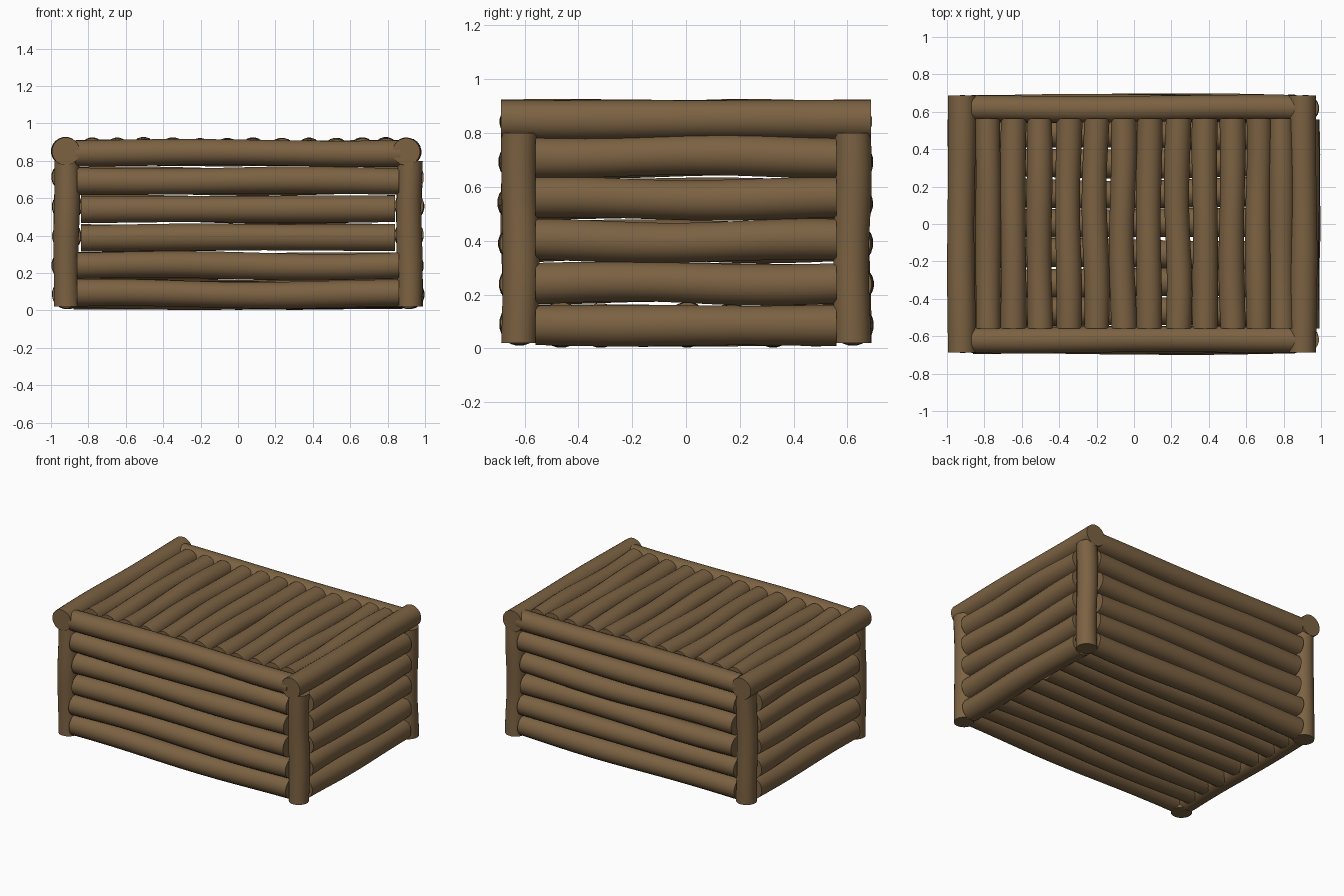
import bpy, bmesh, math, random
from mathutils import Vector

if "Cube" in bpy.data.objects:
    bpy.data.objects.remove(bpy.data.objects["Cube"])

random.seed(4)
wood = bpy.data.materials.new("brown_wood")
wood.diffuse_color = (0.2, 0.122, 0.055, 1)
wood.use_nodes = True
wood.node_tree.nodes["Principled BSDF"].inputs["Base Color"].default_value = wood.diffuse_color


def log(name, start, end, radius, wobble=0.006, sides=20, rings=12):
    """Slightly bent round log, lofted from rings between two points."""
    a, b = Vector(start), Vector(end)
    axis = (b - a).normalized()
    u = axis.orthogonal().normalized()
    v = axis.cross(u)
    p1, p2, p3 = (random.uniform(0, math.tau) for _ in range(3))
    bm = bmesh.new()
    loops = []
    for i in range(rings + 1):
        t = i / rings
        c = a.lerp(b, t)
        c += u * wobble * math.sin(p1 + 7 * t) + v * wobble * math.sin(p2 + 6 * t)
        r = radius * (1 + 0.025 * math.sin(p3 + 8 * t))
        loops.append([bm.verts.new(c + r * (u * math.cos(k * math.tau / sides)
                                            + v * math.sin(k * math.tau / sides)))
                      for k in range(sides)])
    for l0, l1 in zip(loops, loops[1:]):
        for k in range(sides):
            n = (k + 1) % sides
            bm.faces.new((l0[k], l0[n], l1[n], l1[k])).smooth = True
    bm.faces.new(loops[0][::-1])
    bm.faces.new(loops[-1])
    bmesh.ops.recalc_face_normals(bm, faces=bm.faces)
    mesh = bpy.data.meshes.new(name)
    bm.to_mesh(mesh)
    bm.free()
    mesh.materials.append(wood)
    ob = bpy.data.objects.new(name, mesh)
    bpy.context.collection.objects.link(ob)
    bpy.ops.object.select_all(action='DESELECT')
    ob.select_set(True)
    bpy.context.view_layer.objects.active = ob
    bpy.ops.object.shade_smooth_by_angle(angle=math.radians(40))


# Corner posts
for sx in (-1, 1):
    for sy in (-1, 1):
        log("corner_post", (sx * 0.917, sy * 0.617, 0.02), (sx * 0.917, sy * 0.617, 0.80), 0.068, 0.004)

# Stacked wall logs on the long and short sides
for i in range(5):
    for s in (-1, 1):
        half = 0.86 if i in (0, 1, 4) else 0.84
        z = 0.088 + 0.151 * i
        log("long_wall_log", (-half, s * 0.62, z), (half, s * 0.62, z), 0.072)
        z = 0.085 + 0.157 * i
        log("short_wall_log", (s * 0.915, -0.56, z), (s * 0.915, 0.56, z), 0.076, 0.005)

# Top frame rails
for s, x in ((-1, -0.923), (1, 0.903)):
    log("short_top_rail", (x, -0.687, 0.849), (x, 0.687, 0.849), 0.074, 0.003)
for s in (-1, 1):
    log("long_top_rail", (-0.87, s * 0.618, 0.842), (0.87, s * 0.618, 0.842), 0.070, 0.004)

# Lid logs across the top
for x in (-0.78, -0.645, -0.505, -0.35, -0.205, -0.06, 0.08, 0.235, 0.38, 0.525, 0.665, 0.79):
    log("lid_log", (x, -0.56, 0.85), (x, 0.565, 0.85), 0.068)

# Floor logs along the length
for y in (-0.465, -0.315, -0.16, 0.005, 0.165, 0.325, 0.48):
    log("floor_log", (-0.88, y, 0.086), (0.88, y, 0.086), 0.077)
